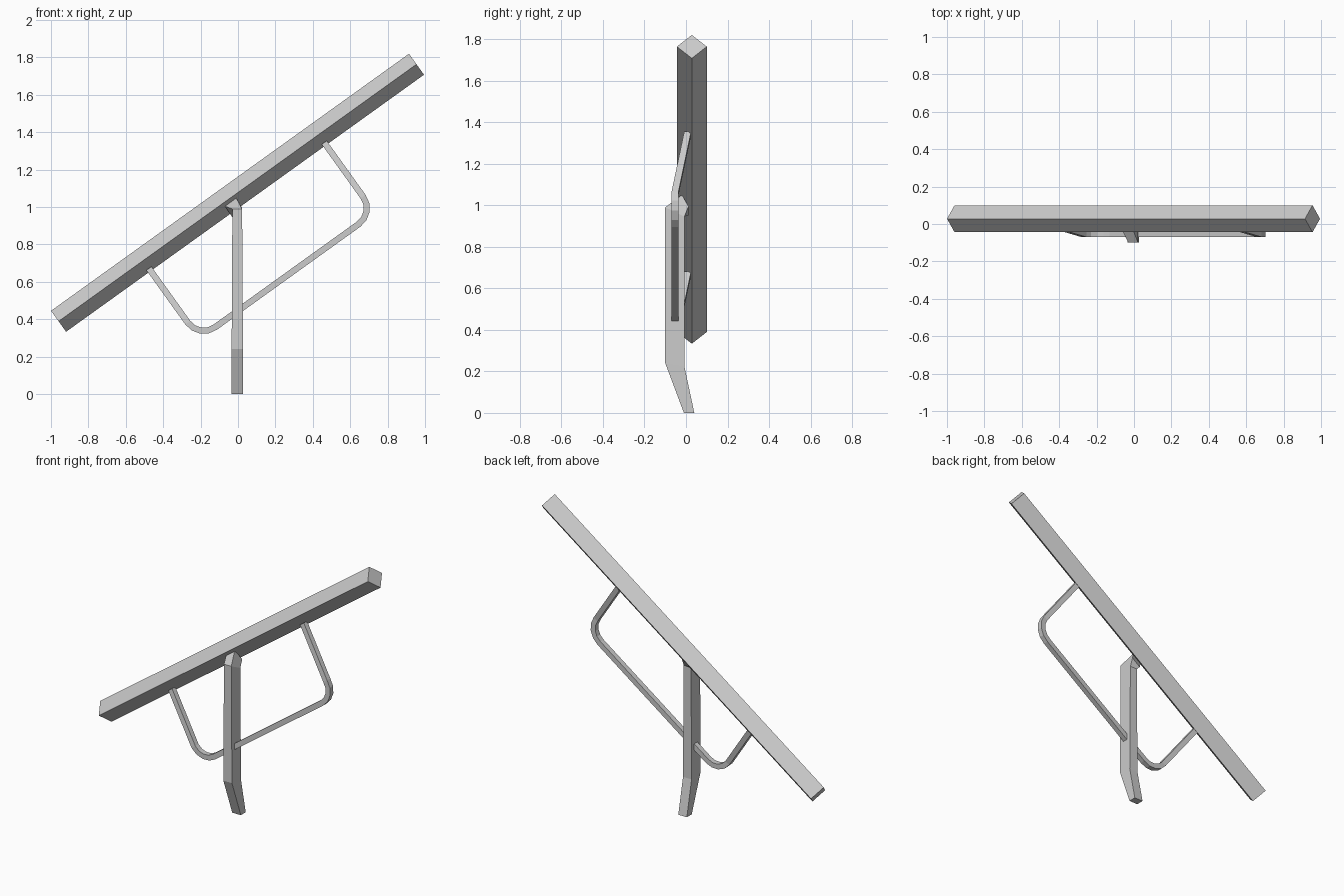
import bpy, bmesh
from math import radians, sin, cos, pi
from mathutils import Vector

if "Cube" in bpy.data.objects:
    bpy.data.objects.remove(bpy.data.objects["Cube"])

TILT = radians(35.68)
CENTRE = Vector((-0.0025, 0.028, 1.0765))
ALONG = Vector((cos(TILT), 0, sin(TILT)))
DOWN = Vector((sin(TILT), 0, -cos(TILT)))


def tilted(u, p, y):
    """Point u along the beam, p below its axis, at depth y."""
    v = CENTRE + ALONG * u + DOWN * p
    v.y = y
    return v


def loft(name, rings):
    """Skin equal-sized rings into a capped flat-shaded solid."""
    bm = bmesh.new()
    loops = [[bm.verts.new(c) for c in ring] for ring in rings]
    for a, b in zip(loops, loops[1:]):
        n = len(a)
        for i in range(n):
            j = (i + 1) % n
            bm.faces.new((a[i], a[j], b[j], b[i]))
    bm.faces.new(loops[0])
    bm.faces.new(loops[-1])
    bmesh.ops.recalc_face_normals(bm, faces=bm.faces)
    mesh = bpy.data.meshes.new(name)
    bm.to_mesh(mesh)
    bm.free()
    obj = bpy.data.objects.new(name, mesh)
    bpy.context.collection.objects.link(obj)
    return obj


# Seesaw beam: square section standing on its corner
R, Y = 0.069, 0.0720
loft("seesaw_beam", [
    [tilted(u, p, CENTRE.y + y) for p, y in ((-R, 0), (0, Y), (R, 0), (0, -Y))]
    for u in (-1.178, 1.178)])

# Support post: kicked foot, upright shaft, top twisted to meet the beam
def post_ring(x0, x1, y0, y1, z0, z1):
    return [(x0, y0, z0), (x1, y0, z0), (x1, y1, z1), (x0, y1, z1)]

loft("support_post", [
    post_ring(-0.034, 0.027, -0.01, 0.04, 0, 0),
    post_ring(-0.034, 0.027, -0.10, -0.008, 0.24, 0.225),
    post_ring(-0.03, 0.022, -0.10, -0.008, 0.99, 0.945),
    [(-0.07, -0.02, 1.005), (-0.01, -0.02, 1.05),
     (0.022, 0.012, 0.995), (-0.035, 0.012, 0.952)]])

# Handle frame: square bar bent into a U under the beam
MID, HALF, DEPTH, BEND, H, STEPS = -0.044, 0.577, 0.514, 0.105, 0.0165, 4
FRONT = -0.053
side = [(HALF, 0.052, 1, 0, 0.008)]          # u, p, normal u, normal p, y
for i in range(STEPS + 1):
    a = i / STEPS * pi / 2
    side.append((HALF - BEND + BEND * cos(a), DEPTH - BEND + BEND * sin(a),
                 cos(a), sin(a), FRONT))
path = side + [(-u, p, -nu, np, y) for u, p, nu, np, y in reversed(side)]
loft("handle_frame", [
    [tilted(MID + u + s * H * nu, p + s * H * np, y + t * H)
     for s, t in ((-1, -1), (1, -1), (1, 1), (-1, 1))]
    for u, p, nu, np, y in path])
